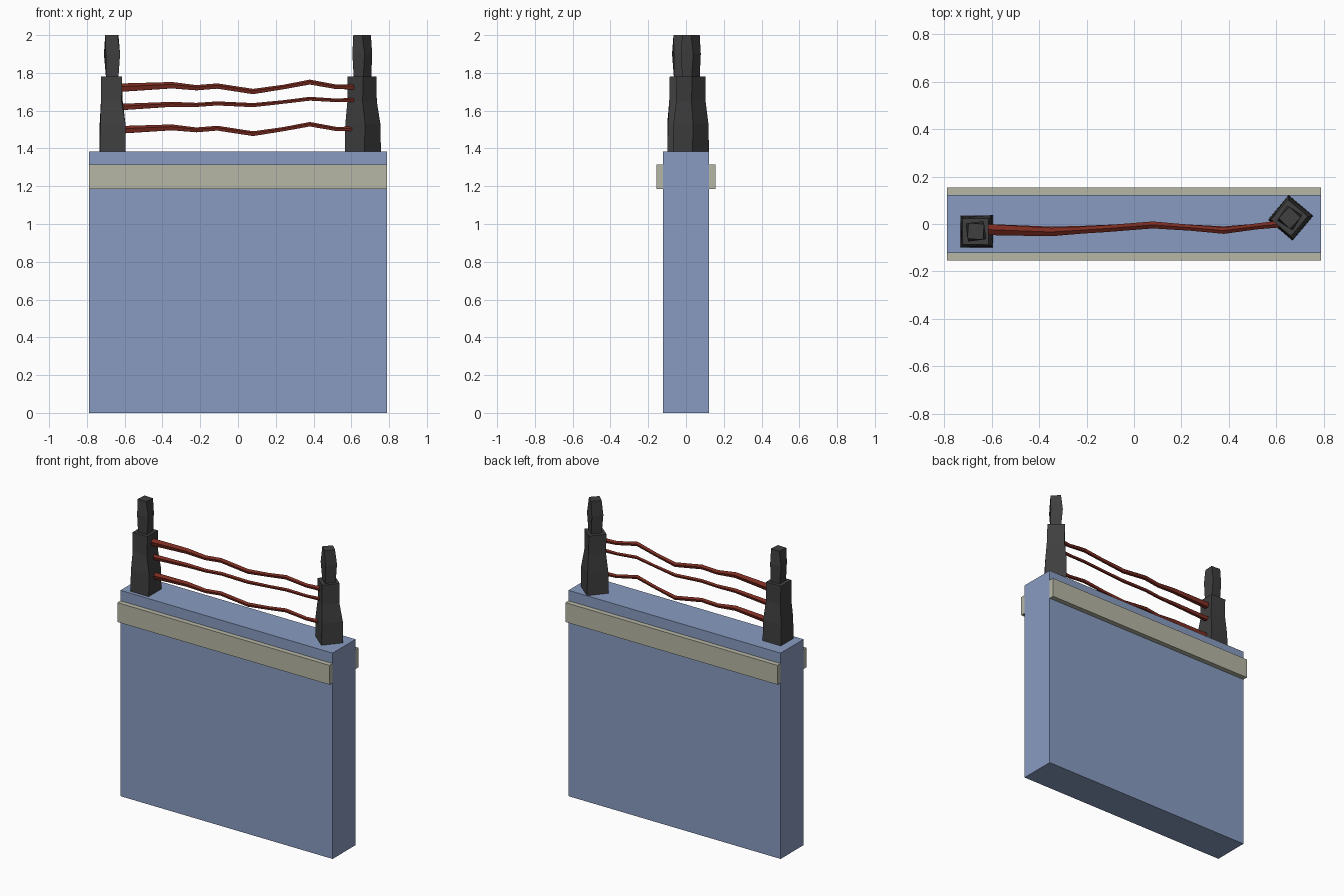
import bpy, bmesh, math

if "Cube" in bpy.data.objects:
    bpy.data.objects.remove(bpy.data.objects["Cube"])


def material(name, rgb):
    m = bpy.data.materials.new(name)
    m.diffuse_color = (*rgb, 1)
    m.use_nodes = True
    m.node_tree.nodes["Principled BSDF"].inputs["Base Color"].default_value = m.diffuse_color
    return m


BLUE = material("wall_blue", (0.25, 0.33, 0.53))
BEIGE = material("trim_beige", (0.47, 0.47, 0.38))
DARK = material("post_dark", (0.05, 0.05, 0.05))
RED = material("cable_red", (0.20, 0.025, 0.015))


def finish(bm, name, mat):
    bmesh.ops.recalc_face_normals(bm, faces=bm.faces)
    me = bpy.data.meshes.new(name)
    bm.to_mesh(me)
    bm.free()
    me.materials.append(mat)
    ob = bpy.data.objects.new(name, me)
    bpy.context.collection.objects.link(ob)
    return ob


def box(name, lo, hi, mat):
    bm = bmesh.new()
    bmesh.ops.create_cube(bm, size=1)
    for v in bm.verts:
        v.co = [(a + b) / 2 + c * (b - a) for a, b, c in zip(lo, hi, v.co)]
    return finish(bm, name, mat)


def loft(name, rings, mat):
    """Skin a list of equal-length point rings and cap both ends."""
    bm = bmesh.new()
    rows = [[bm.verts.new(p) for p in ring] for ring in rings]
    n = len(rows[0])
    for a, b in zip(rows, rows[1:]):
        for i in range(n):
            j = (i + 1) % n
            bm.faces.new((a[i], a[j], b[j], b[i]))
    bm.faces.new(rows[0][::-1])
    bm.faces.new(rows[-1])
    return finish(bm, name, mat)


def square(cx, cy, z, half, angle):
    r = half * math.sqrt(2)
    return [(cx + r * math.cos(angle + math.pi * (k + 0.5) / 2),
             cy + r * math.sin(angle + math.pi * (k + 0.5) / 2), z) for k in range(4)]


# Wall slab with a trim strip on each face
box("wall", (-0.79, -0.122, 0), (0.79, 0.122, 1.385), BLUE)
for side, y0, y1 in (("front", -0.155, -0.122), ("back", 0.122, 0.155)):
    box(side + "_trim", (-0.79, y0, 1.185), (0.79, y1, 1.315), BEIGE)

# Rough-hewn posts: (z, half width, x shift, twist in degrees)
LOWER = [(1.38, 0.068, 0, 0), (1.53, 0.066, 0, 2), (1.65, 0.055, -0.004, -3), (1.78, 0.055, -0.005, 0)]
UPPER = [(1.775, 0.033, -0.002, 0), (1.90, 0.038, -0.003, 8), (2.0, 0.033, -0.004, -4)]
for side, cx, cy, turn in (("left", -0.664, -0.031, 0), ("right", 0.661, 0.026, 50)):
    for part, prof in (("post", LOWER), ("post_tip", UPPER)):
        loft(f"{side}_{part}",
             [square(cx + dx, cy, z, h, math.radians(turn + t)) for z, h, dx, t in prof], DARK)

# Three sagging cables, tapering to the right
XS = [-0.615, -0.35, -0.22, -0.11, 0.08, 0.24, 0.38, 0.52, 0.615]
YS = [-0.02, -0.03, -0.022, -0.015, 0.0, -0.012, -0.024, -0.006, 0.004]
WOBBLE = [0, 0.013, 0, 0.009, -0.02, 0.004, 0.03, 0.005, 0.005]
RADII = [0.022, 0.017, 0.014, 0.014, 0.014, 0.012, 0.013, 0.012, 0.014]
for name, z, rise, amp, yamp, size in (("bottom_cable", 1.497, 0.0, 1.0, 1.0, 1.0),
                                       ("middle_cable", 1.618, 0.036, 0.5, 0.7, 0.85),
                                       ("top_cable", 1.72, 0.0, 1.0, 1.0, 1.1)):
    rings = []
    for x, y, w, r in zip(XS, YS, WOBBLE, RADII):
        zc = z + amp * w + rise * (x + 0.615) / 1.23
        rings.append([(x, y * yamp - 0.004 + r * size * math.cos(k * math.tau / 5 + 0.3),
                       zc + r * size * math.sin(k * math.tau / 5 + 0.3)) for k in range(5)])
    loft(name, rings, RED)
